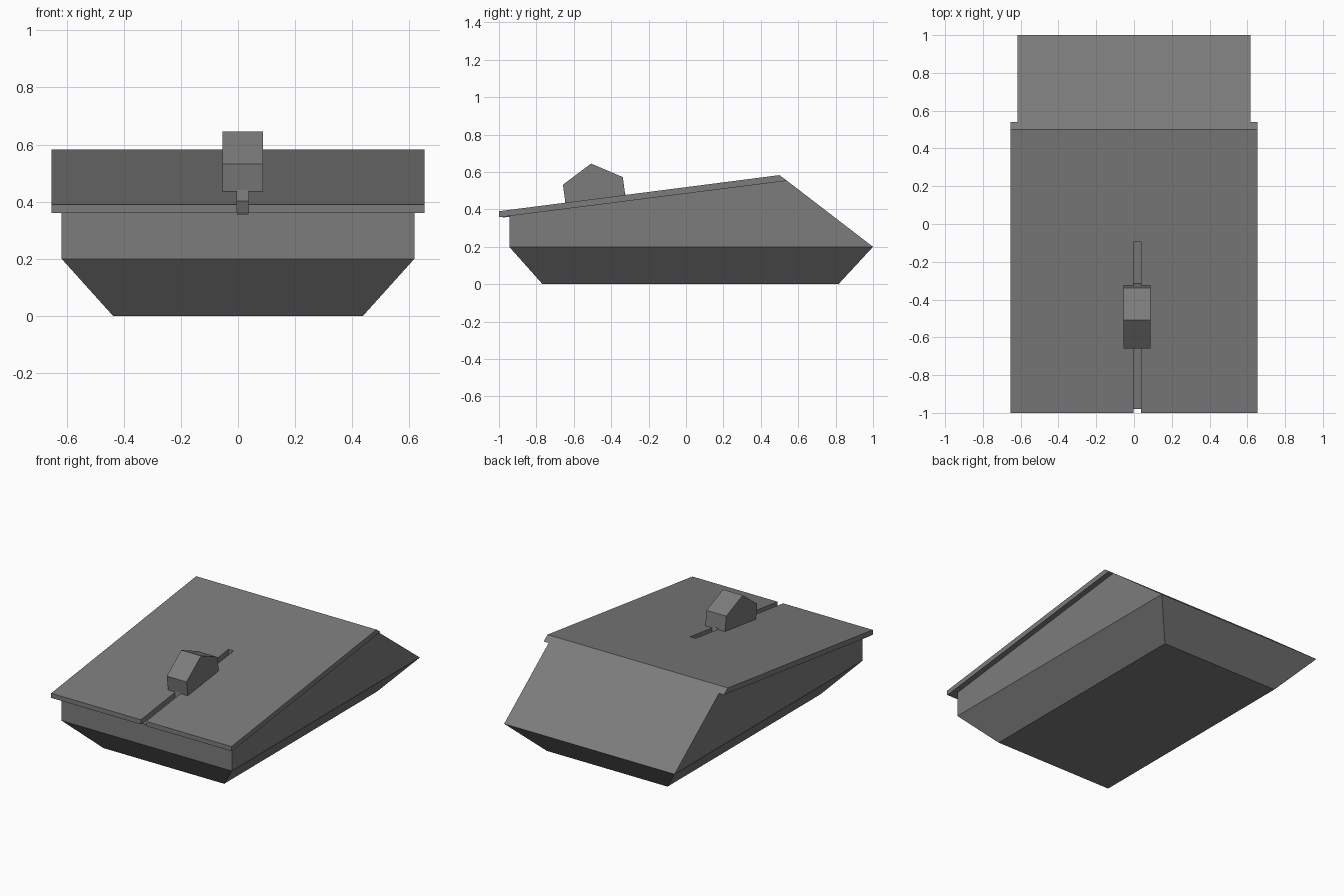
import bpy
import bmesh

cube = bpy.data.objects.get("Cube")
if cube:
    bpy.data.objects.remove(cube, do_unlink=True)

# Single flat grey
grey = bpy.data.materials.new("dark grey")
grey.use_nodes = True
COLOUR = (0.2, 0.2, 0.2, 1)
grey.diffuse_color = COLOUR
grey.node_tree.nodes["Principled BSDF"].inputs["Base Color"].default_value = COLOUR


def finish(name, bm):
    bmesh.ops.recalc_face_normals(bm, faces=bm.faces)
    mesh = bpy.data.meshes.new(name)
    bm.to_mesh(mesh)
    bm.free()
    mesh.materials.append(grey)
    obj = bpy.data.objects.new(name, mesh)
    bpy.context.scene.collection.objects.link(obj)
    return obj


def loft(name, rings):
    """Join rings of equal length and cap both ends."""
    bm = bmesh.new()
    loops = [[bm.verts.new(p) for p in ring] for ring in rings]
    for low, high in zip(loops, loops[1:]):
        for i in range(len(low)):
            j = (i + 1) % len(low)
            bm.faces.new((low[i], low[j], high[j], high[i]))
    bm.faces.new(loops[0])
    bm.faces.new(loops[-1])
    return finish(name, bm)


def side_profile(name, points, x0, x1):
    """Extrude a (y, z) side outline across x."""
    return loft(name, [[(x, y, z) for y, z in points] for x in (x0, x1)])


def top(y):
    return 0.519 + 0.1287 * y


def under(y):
    return 0.4845 + 0.127 * y


def rect(half, front, back, z_front, z_back):
    return [(-half, front, z_front), (half, front, z_front),
            (half, back, z_back), (-half, back, z_back)]


# Hull: tapered base, then wedge walls up to the sloping lid
loft("hull", [
    rect(0.437, -0.767, 0.815, 0, 0),
    rect(0.617, -0.945, 1.0, 0.2, 0.2),
    rect(0.617, -0.945, 0.54, under(-0.945), under(0.54)),
])

# Lid with a slot cut from its front edge
SLOT = (-0.003, 0.036)
lid = side_profile("lid", [
    (-1, top(-1)), (0.5, top(0.5)), (0.54, under(0.54)),
    (-0.98, under(-0.98)), (-1, under(-0.98)),
], -0.653, 0.653)
cutter = side_profile("slot_cutter", [(-1.1, 0.2), (-0.095, 0.2), (-0.095, 0.7), (-1.1, 0.7)], *SLOT)
cutter.hide_render = True
cutter.hide_viewport = True
cut = lid.modifiers.new("slot", 'BOOLEAN')
cut.object = cutter
cut.operation = 'DIFFERENCE'
cut.solver = 'EXACT'

# Thin floor under the slot
side_profile("slot_floor", [
    (-0.98, under(-0.98)), (-0.095, under(-0.095)),
    (-0.095, under(-0.095) - 0.004), (-0.98, under(-0.98) - 0.004),
], *SLOT)

# Sliding latch: faceted knob on a stem that rides in the slot
side_profile("latch_knob", [
    (-0.658, 0.532), (-0.508, 0.645), (-0.338, 0.573),
    (-0.325, top(-0.325)), (-0.645, top(-0.645)),
], -0.055, 0.088)
side_profile("latch_stem", [
    (-0.65, under(-0.65)), (-0.645, top(-0.645) + 0.01),
    (-0.325, top(-0.325) + 0.01), (-0.315, under(-0.315)),
], *SLOT)
